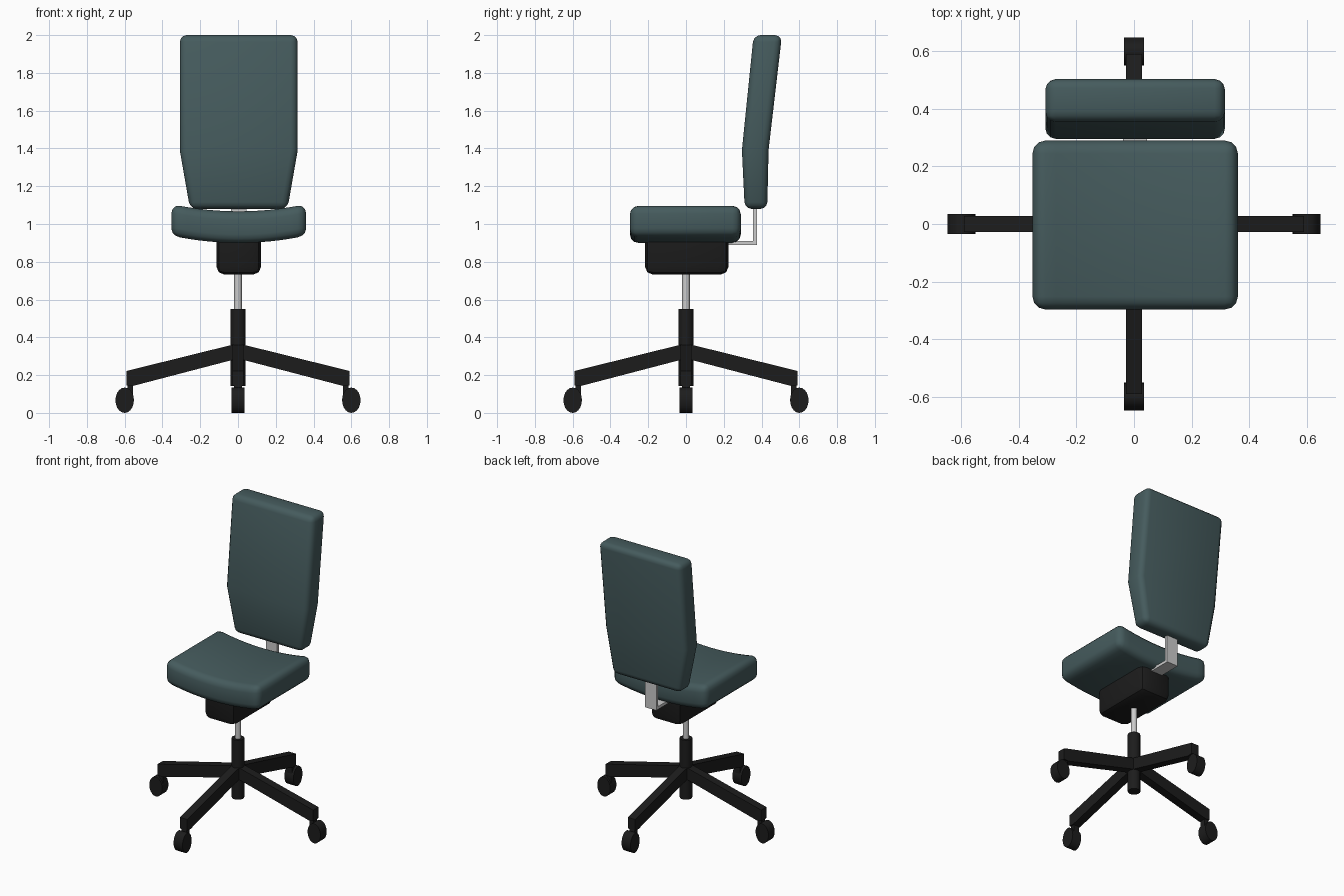
import bpy, bmesh, math
from mathutils import Matrix, Vector

if "Cube" in bpy.data.objects:
    bpy.data.objects.remove(bpy.data.objects["Cube"])


def material(name, rgb):
    m = bpy.data.materials.new(name)
    m.diffuse_color = (*rgb, 1)
    m.use_nodes = True
    m.node_tree.nodes["Principled BSDF"].inputs["Base Color"].default_value = m.diffuse_color
    return m


FABRIC = material("teal_fabric", (0.06, 0.105, 0.11))
BLACK = material("black_plastic", (0.012, 0.012, 0.012))
CX = 0.004  # slight sideways offset of the upper parts


def finish(bm, name, mat=None, angle=35):
    bmesh.ops.recalc_face_normals(bm, faces=bm.faces[:])
    me = bpy.data.meshes.new(name)
    bm.to_mesh(me)
    bm.free()
    me.shade_smooth()
    me.set_sharp_from_angle(angle=math.radians(angle))
    if mat:
        me.materials.append(mat)
    ob = bpy.data.objects.new(name, me)
    bpy.context.collection.objects.link(ob)
    return ob


def box_bm(lo, hi):
    bm = bmesh.new()
    lo, hi = Vector(lo), Vector(hi)
    bmesh.ops.create_cube(bm, size=1, matrix=Matrix.Translation((lo + hi) / 2)
                          @ Matrix.Diagonal((*(hi - lo), 1)))
    return bm


def bevel(bm, edges, width, segments):
    bmesh.ops.bevel(bm, geom=edges, offset=width, segments=segments,
                    profile=0.5, affect='EDGES', clamp_overlap=True)


def cylinder(name, r, z0, z1, mat=None):
    bm = bmesh.new()
    bmesh.ops.create_cone(bm, cap_ends=True, segments=20, radius1=r, radius2=r,
                          depth=z1 - z0, matrix=Matrix.Translation((0, 0, (z0 + z1) / 2)))
    return finish(bm, name, mat)


def extrude_profile(name, pts, y0, y1, mat, spin=0, x=0):
    # outline in the xz plane, extruded along y, then turned about z
    bm = bmesh.new()
    face = bm.faces.new([bm.verts.new((px, y0, pz)) for px, pz in pts])
    new = bmesh.ops.extrude_face_region(bm, geom=[face])["geom"]
    bmesh.ops.translate(bm, vec=(0, y1 - y0, 0),
                        verts=[v for v in new if isinstance(v, bmesh.types.BMVert)])
    bmesh.ops.transform(bm, verts=bm.verts[:],
                        matrix=Matrix.Translation((x, 0, 0)) @ Matrix.Rotation(spin, 4, 'Z'))
    return finish(bm, name, mat)


# seat: rounded cushion, dished across its width
bm = box_bm((-0.357, -0.297, 0.90), (0.357, 0.29, 1.067))
bevel(bm, bm.edges[:], 0.045, 3)
for i in range(-5, 6):
    bmesh.ops.bisect_plane(bm, geom=bm.verts[:] + bm.edges[:] + bm.faces[:], dist=1e-5,
                           plane_co=(i * 0.055, 0, 0), plane_no=(1, 0, 0))
for v in bm.verts:
    v.co.z += 0.3 * min(abs(v.co.x), 0.33) ** 2
    v.co.x += CX
finish(bm, "seat", FABRIC, 50)

# backrest: three stacked rings (z, half width, front y, back y), rounded edges
bm = bmesh.new()
rings = []
for z, w, yf, yb in ((1.08, 0.258, 0.311, 0.43), (1.39, 0.312, 0.296, 0.437),
                     (2.0, 0.312, 0.358, 0.508)):
    rings.append([bm.verts.new((CX + sx * w, y, z))
                  for sx, y in ((-1, yf), (1, yf), (1, yb), (-1, yb))])
bm.faces.new(rings[0])
bm.faces.new(rings[-1])
for a, b in zip(rings, rings[1:]):
    for i in range(4):
        j = (i + 1) % 4
        bm.faces.new((a[i], a[j], b[j], b[i]))
middle = set(rings[1])
bevel(bm, [e for e in bm.edges if not set(e.verts) <= middle], 0.036, 3)
finish(bm, "backrest", FABRIC, 50)

# tilt mechanism under the seat
bm = box_bm((CX - 0.118, -0.217, 0.732), (CX + 0.118, 0.225, 0.925))
bevel(bm, [e for e in bm.edges if min(v.co.z for v in e.verts) < 0.8], 0.042, 2)
finish(bm, "tilt_mechanism", BLACK, 40)

# backrest bracket: flat L-shaped bar
L = [(0.15, 0.89), (0.376, 0.89), (0.376, 1.12), (0.356, 1.12), (0.356, 0.91), (0.15, 0.91)]
extrude_profile("back_bracket", L, -0.042, 0.042, None, math.pi / 2, CX)

# gas lift and column
cylinder("gas_lift", 0.02, 0.5, 0.76)
cylinder("base_column", 0.039, 0.143, 0.55, BLACK)

# four legs, each with a stem and a caster
leg = [(0, 0.368), (0.59, 0.222), (0.59, 0.146), (0.555, 0.143), (0, 0.288)]
stem = [(0.556, 0.17), (0.582, 0.17), (0.59, 0.08), (0.556, 0.08)]
wheel = [(0.6 + 0.049 * math.cos(math.tau * i / 20), 0.067 + 0.067 * math.sin(math.tau * i / 20))
         for i in range(20)]
for k, side in enumerate(("right", "back", "left", "front")):
    a = k * math.pi / 2
    extrude_profile(side + "_leg", leg, -0.028, 0.028, BLACK, a)
    extrude_profile(side + "_caster_stem", stem, -0.02, 0.02, BLACK, a)
    extrude_profile(side + "_caster", wheel, -0.034, 0.034, BLACK, a)
